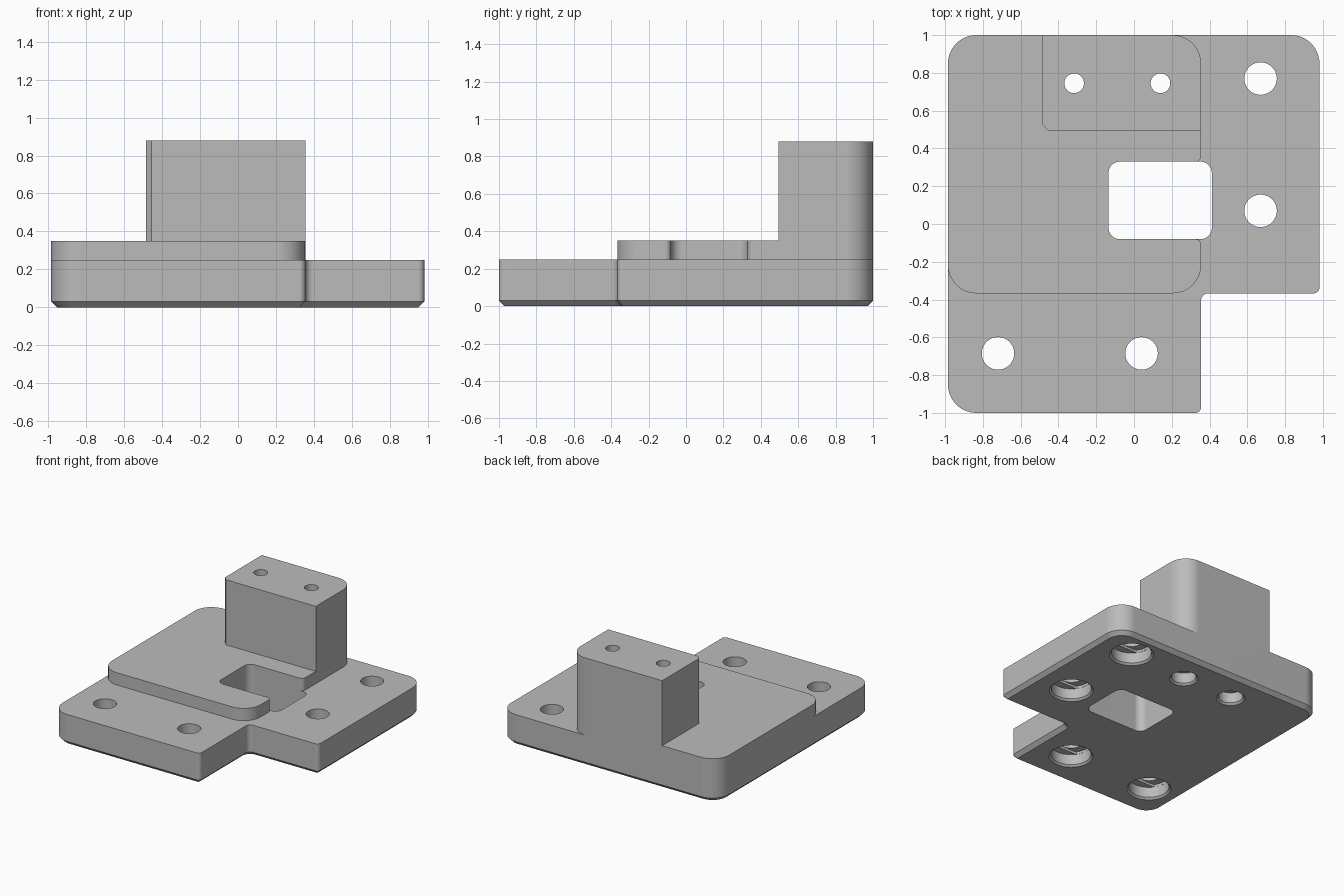
import bpy, bmesh
from math import sin, cos, pi
from mathutils import Vector

if "Cube" in bpy.data.objects:
    bpy.data.objects.remove(bpy.data.objects["Cube"])

grey = bpy.data.materials.new("plain grey")
grey.use_nodes = True
grey.diffuse_color = (0.5, 0.5, 0.5, 1)
grey.node_tree.nodes["Principled BSDF"].inputs["Base Color"].default_value = grey.diffuse_color


def outline(corners, inset=0.0):
    """Counter-clockwise right-angled outline; each corner is (x, y, radius, segments)."""
    points = []
    for i, (x, y, r, steps) in enumerate(corners):
        c = Vector((x, y))
        back = (Vector(corners[i - 1][:2]) - c).normalized()
        ahead = (Vector(corners[(i + 1) % len(corners)][:2]) - c).normalized()
        if r == 0:
            points.append(c)
            continue
        convex = ahead.cross(back) > 0
        radius = r - inset if convex else r + inset
        centre = c + (back + ahead) * r
        for k in range(steps + 1):
            t = pi / 2 * k / steps
            points.append(centre - (ahead * cos(t) + back * sin(t)) * radius)
    return points


def circle(x, y, r, flat=None, sides=48):
    """Circle, optionally cut to a slot of half-width flat."""
    limit = flat or r
    angles = [2 * pi * (k + 0.5) / sides for k in range(sides)]
    return [Vector((x + r * cos(a), y + max(-limit, min(limit, r * sin(a))))) for a in angles]


def loft(bm, rings):
    """Closed solid through a stack of (z, points) rings."""
    rows = [[bm.verts.new((p.x, p.y, z)) for p in pts] for z, pts in rings]
    n = len(rows[0])
    for low, high in zip(rows, rows[1:]):
        for k in range(n):
            j = (k + 1) % n
            bm.faces.new((low[k], low[j], high[j], high[k]))
    bm.faces.new(rows[0][::-1])
    bm.faces.new(rows[-1])


def solid(name, stacks, cutter=False):
    bm = bmesh.new()
    for rings in stacks:
        loft(bm, rings)
    bmesh.ops.recalc_face_normals(bm, faces=bm.faces)
    mesh = bpy.data.meshes.new(name)
    bm.to_mesh(mesh)
    bm.free()
    mesh.materials.append(grey)
    obj = bpy.data.objects.new(name, mesh)
    bpy.context.collection.objects.link(obj)
    obj.hide_render = cutter
    return obj


def finish(obj, cutters):
    bpy.ops.object.select_all(action='DESELECT')
    obj.select_set(True)
    bpy.context.view_layer.objects.active = obj
    for cutter in cutters:
        mod = obj.modifiers.new("cut", 'BOOLEAN')
        mod.operation = 'DIFFERENCE'
        mod.solver = 'EXACT'
        mod.object = cutter
        bpy.ops.object.modifier_apply(modifier=mod.name)
    bpy.ops.object.shade_smooth_by_angle(angle=pi / 6)
    weighted = obj.modifiers.new("flat_sides", 'WEIGHTED_NORMAL')
    weighted.keep_sharp = True


# Shared limits of the part
L, R, STEP, BACK, FRONT, MID = -0.985, 0.982, 0.355, 1.0, -1.0, -0.367
BIG, SMALL, N = 0.15, 0.031, 12
PLATE_TOP, PAD_TOP, TOWER_TOP, BEVEL = 0.25, 0.35, 0.88, 0.03

# Base plate with a bevelled underside
plate_shape = [(L, FRONT, BIG, N), (STEP, FRONT, SMALL, N), (STEP, MID, 0.04, N),
               (R, MID, SMALL, N), (R, BACK, BIG, N), (L, BACK, BIG, N)]
base_plate = solid("base_plate", [[(0, outline(plate_shape, BEVEL)),
                                   (BEVEL, outline(plate_shape)),
                                   (PLATE_TOP, outline(plate_shape))]])

# Raised pad, notched around the window
W0, W1, H0, H1, WR = -0.135, 0.412, -0.08, 0.33, 0.06
pad_shape = [(L, MID, BIG, N), (STEP, MID, BIG, N), (STEP, H0, SMALL, N), (W0, H0, WR, N),
             (W0, H1, WR, N), (STEP, H1, SMALL, N), (STEP, BACK, BIG, N), (L, BACK, BIG, N)]
raised_pad = solid("raised_pad", [[(PLATE_TOP, outline(pad_shape)), (PAD_TOP, outline(pad_shape))]])

# Tower block at the back
tower_shape = [(-0.485, 0.495, 0.03, 1), (STEP, 0.495, 0, 1), (STEP, BACK, BIG, N), (-0.485, BACK, 0, 1)]
tower = solid("tower_block", [[(PAD_TOP, outline(tower_shape)), (TOWER_TOP, outline(tower_shape))]])

# Window cutter
window_shape = [(W0, H0, WR, N), (W1, H0, WR, N), (W1, H1, WR, N), (W0, H1, WR, N)]
window = solid("window_cutter", [[(-0.1, outline(window_shape)), (0.3, outline(window_shape))]], True)


def bolt_hole(x, y, bore, through, slot):
    """Counterbored hole with a flared mouth and an optional slotted ledge."""
    rings = [(-0.01, circle(x, y, bore + 0.025)), (0.015, circle(x, y, bore)), (0.1, circle(x, y, bore))]
    if slot:
        ledge = circle(x, y, bore - 0.001, through + 0.002)
        rings += [(0.1, ledge), (0.12, ledge)]
    top = rings[-1][0]
    return rings + [(top, circle(x, y, through)), (1.0, circle(x, y, through))]


# Bolt hole cutters
plate_bolts = [(0.67, 0.77), (0.67, 0.07), (0.04, -0.685), (-0.72, -0.685)]
tower_bolts = [(-0.317, 0.745), (0.14, 0.745)]
holes = solid("hole_cutter",
              [bolt_hole(x, y, 0.15, 0.086, True) for x, y in plate_bolts]
              + [bolt_hole(x, y, 0.092, 0.052, False) for x, y in tower_bolts], True)

finish(base_plate, [holes, window])
finish(raised_pad, [holes])
finish(tower, [holes])
for cutter in (holes, window):
    bpy.data.objects.remove(cutter)
